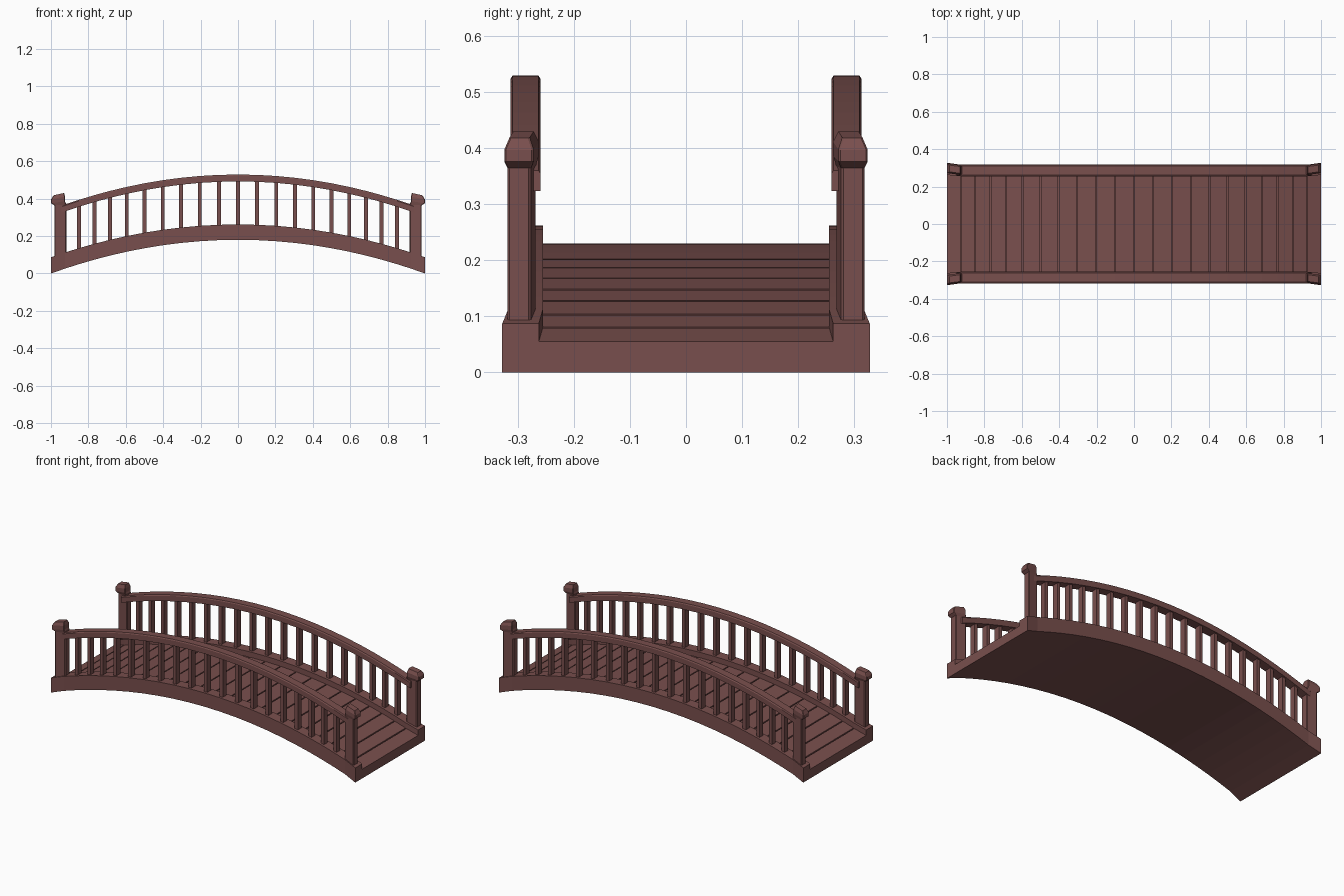
import bpy, bmesh

if "Cube" in bpy.data.objects:
    bpy.data.objects.remove(bpy.data.objects["Cube"])

wood = bpy.data.materials.new("red brown wood")
wood.diffuse_color = (0.19, 0.078, 0.074, 1)
wood.use_nodes = True
wood.node_tree.nodes["Principled BSDF"].inputs["Base Color"].default_value = wood.diffuse_color

# stations along the arch: plank joints and baluster positions
HALF = [0.102, 0.204, 0.305, 0.403, 0.5, 0.595, 0.685, 0.767, 0.85, 0.925, 1.0]
XS = [-x for x in reversed(HALF)] + [0.0] + HALF


def bottom(x): return 0.18 - 0.18 * x * x
def beam_top(x): return 0.262 - 0.175 * x * x
def deck(x): return 0.23 - 0.175 * x * x
def rail_top(x): return 0.529 - 0.187 * x * x
def rail_low(x): return 0.492 - 0.187 * x * x
def flare(x): return max(0.0, abs(x) - 0.925) * 0.14   # ends splay outward


def loft(name, rings):
    """Skin a list of equal closed rings of 3D points and cap both ends."""
    bm = bmesh.new()
    vs = [[bm.verts.new(p) for p in r] for r in rings]
    n = len(rings[0])
    for a, b in zip(vs, vs[1:]):
        for i in range(n):
            j = (i + 1) % n
            bm.faces.new((a[i], a[j], b[j], b[i]))
    bm.faces.new(vs[0])
    bm.faces.new(vs[-1])
    bmesh.ops.recalc_face_normals(bm, faces=bm.faces)
    me = bpy.data.meshes.new(name)
    bm.to_mesh(me)
    bm.free()
    me.materials.append(wood)
    ob = bpy.data.objects.new(name, me)
    bpy.context.collection.objects.link(ob)
    return ob


# arched body: solid underside with a raised beam on each side
def body_ring(x):
    o, i = 0.317 + flare(x), 0.255 + flare(x) * 0.7
    b, t, d = bottom(x), beam_top(x), deck(x) - 0.01
    return [(x, y, z) for y, z in ((-o, b), (o, b), (o, t), (i, t),
                                   (i, d), (-i, d), (-i, t), (-o, t))]


loft("arched_body", [body_ring(x) for x in XS])

# deck planks with narrow gaps
for k, (a, b) in enumerate(zip(XS, XS[1:])):
    a2 = a if k == 0 else a + 0.003
    b2 = b if k == len(XS) - 2 else b - 0.003
    rings = []
    for x in (a2, b2):
        w, z = 0.256 + flare(x) * 0.7, deck(x)
        rings.append([(x, -w, z - 0.012), (x, w, z - 0.012), (x, w, z), (x, -w, z)])
    loft("deck_plank", rings)

for s in (-1, 1):
    # curved handrail with slightly eased top edges
    rings = []
    for x in [-0.95] + XS[1:-1] + [0.95]:
        t, b = rail_top(x), rail_low(x)
        rings.append([(x, s * y, z) for y, z in
                      ((0.259, b), (0.313, b), (0.313, t - 0.006), (0.309, t),
                       (0.263, t), (0.259, t - 0.006))])
    loft("handrail", rings)

    # balusters
    for x in XS[2:-2]:
        rings = []
        for z in (beam_top(x) - 0.015, rail_low(x) + 0.012):
            rings.append([(x + dx, s * (0.286 + dy), z) for dx, dy in
                          ((-0.01, -0.017), (0.01, -0.017), (0.01, 0.017), (-0.01, 0.017))])
        loft("baluster", rings)

    for e in (-1, 1):
        # end posts with trimmed corners, sheared to follow the splay
        def ring(cx, hx, hy, z, c, tilt=0.0):
            pts = [(-hx, -hy + c), (-hx + c, -hy), (hx - c, -hy), (hx, -hy + c),
                   (hx, hy - c), (hx - c, hy), (-hx + c, hy), (-hx, hy - c)]
            return [(e * (cx + dx), s * (0.293 + dy + dx * 0.14), z - dx * tilt)
                    for dx, dy in pts]

        loft("end_post", [ring(0.95, 0.032, 0.021, 0.075, 0.004),
                          ring(0.95, 0.032, 0.021, 0.375, 0.004)])
        # faceted cap tilted with the arch
        loft("post_cap", [ring(0.95, 0.032, 0.021, 0.366, 0.003, 0.05),
                          ring(0.962, 0.037, 0.026, 0.381, 0.003, 0.15),
                          ring(0.962, 0.037, 0.026, 0.404, 0.003, 0.2),
                          ring(0.958, 0.028, 0.018, 0.424, 0.003, 0.22)])
